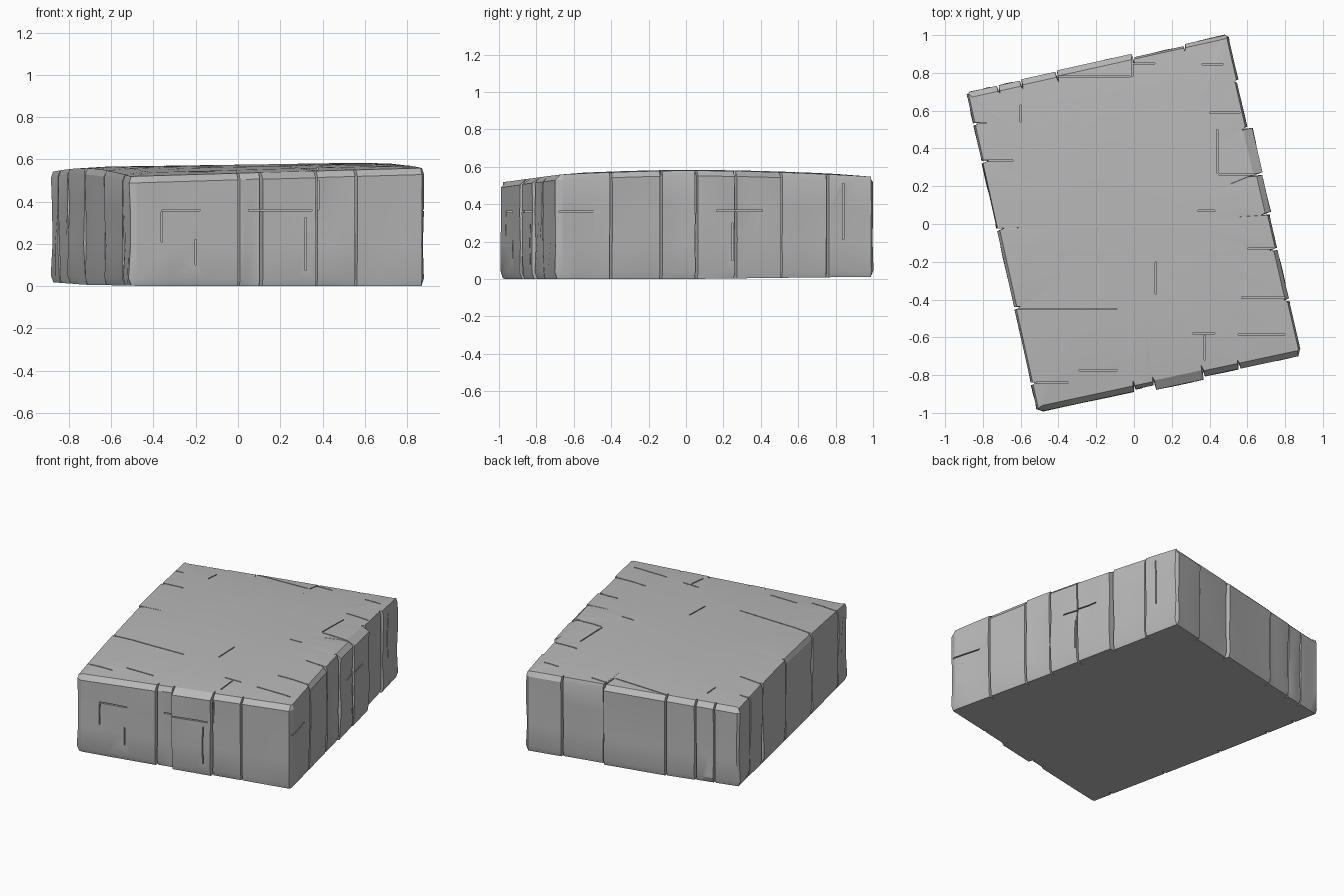
import bpy, bmesh, random
from mathutils import Vector

random.seed(4)
if "Cube" in bpy.data.objects:
    bpy.data.objects.remove(bpy.data.objects["Cube"])

stone = bpy.data.materials.new("grey stone")
stone.use_nodes = True
COLOUR = (0.48, 0.48, 0.48, 1)
stone.diffuse_color = COLOUR
stone.node_tree.nodes["Principled BSDF"].inputs["Base Color"].default_value = COLOUR


def crown(p):
    """Height of the gently domed upper surface."""
    return 0.575 + 0.015 * p.x - 0.03 * p.y ** 2 + 0.015 * min(p.y, 0)


# Each side: start, end, then slabs as (end fraction, outward offset, top inset)
SIDES = [
    ((-.48, -.99), (.87, -.70),
     [(.36, .0, .03), (.437, -.01, .02), (.63, .015, .05), (.77, 0, .03), (1, 0, .03)]),
    ((.88, -.66), (.50, .99),
     [(.157, 0, .01), (.32, 0, .02), (.434, 0, .01), (.56, .01, .03),
      (.71, .015, .05), (.86, -.01, .01), (1, 0, .01)]),
    ((.48, 1.0), (-.87, .70),
     [(.16, 0, .02), (.36, -.01, .01), (.66, .01, .03), (.8, .005, .03), (.89, 0, .03), (1, 0, .03)]),
    ((-.885, .685), (-.515, -.98),
     [(.095, 0, .01), (.215, 0, .01), (.43, 0, .005), (.68, 0, .015), (.92, 0, .01), (1, 0, .01)]),
]
GAP = 0.004      # half width of a crack
NOTCH = 0.035    # depth of a crack

# Plan outline: slabs of wall separated by narrow wedge-shaped cracks
outline = []     # (point, inward direction, top inset, is crack)
for a, b, slabs in SIDES:
    a, b = Vector(a), Vector(b)
    run = b - a
    inward = Vector((-run.y, run.x)).normalized()
    start = 0
    for end, push, inset in slabs:
        lo = start + (GAP if start else 0)
        hi = end - (GAP if end < 1 else 0)
        for i in range(4):
            t = lo + (hi - lo) * i / 3
            outline.append((a + run * t - inward * push, inward, inset, False))
        if end < 1:
            outline.append((a + run * end + inward * NOTCH, inward, inset, True))
        start = end

# Stack the outline into rough walls
bm = bmesh.new()
rings = []
for level in (0, .06, .36, .7, 1):
    ring = []
    for p, inward, inset, crack in outline:
        base = 0.005 + 0.02 * max(0, -p.x - .4) + 0.012 * max(0, p.y)
        rim = crown(p) - 0.035
        q = p.copy()
        if level == 0:
            q += inward * 0.012
        elif level < 1 and not crack:
            q += inward * random.uniform(-.003, .008)
        z = base + (rim - base) * level
        ring.append(bm.verts.new((q.x, q.y, z)))
    rings.append(ring)

# Chamfered rim, then a shallow dome on top
for scale in (1, .82, .5):
    ring = []
    for p, inward, inset, crack in outline:
        q = (p + inward * inset) * scale
        ring.append(bm.verts.new((q.x, q.y, crown(q) - (.006 if scale == 1 else 0))))
    rings.append(ring)

count = len(outline)
for low, high in zip(rings, rings[1:]):
    for i in range(count):
        j = (i + 1) % count
        bm.faces.new((low[i], low[j], high[j], high[i]))
bm.faces.new(rings[-1])
bm.faces.new(list(reversed(rings[0])))
for v in rings[0]:
    v.co.z -= 0.005
bmesh.ops.triangulate(bm, faces=[f for f in bm.faces if len(f.verts) > 4])
bmesh.ops.recalc_face_normals(bm, faces=bm.faces)


def make_object(name, source):
    mesh = bpy.data.meshes.new(name)
    source.to_mesh(mesh)
    source.free()
    mesh.materials.append(stone)
    obj = bpy.data.objects.new(name, mesh)
    bpy.context.collection.objects.link(obj)
    return obj


block = make_object("stone_block", bm)

# Hairline cracks, all cut by one hidden helper
cuts = bmesh.new()


def slit(x, y, z, sx, sy, sz):
    box = bmesh.ops.create_cube(cuts, size=1)["verts"]
    for v in box:
        v.co = Vector((x + v.co.x * sx, y + v.co.y * sy, z + v.co.z * sz))


THIN = 0.007
# Top cracks running sideways: start x, end x, y
for x0, x1, y in [(-.63, -.09, -.45), (-.4, -.02, .78), (-.01, .11, .85), (-.84, -.78, .535),
                  (-.29, -.09, -.775), (-.8, -.64, .335), (.34, .43, .07), (.31, .43, -.58),
                  (.57, .8, -.39), (.6, .74, -.13), (.45, .66, .26), (-.52, -.35, -.84),
                  (.36, .47, .845), (.4, .56, .59), (.55, .8, -.585)]:
    p = Vector(((x0 + x1) / 2, y))
    slit(p.x, y, crown(p), x1 - x0, THIN, .06)
# Top cracks running front to back: start y, end y, x
for y0, y1, x in [(-.37, -.2, .115), (-.72, -.59, .375), (.27, .5, .44), (.54, .63, -.6), (.78, .89, -.01)]:
    p = Vector((x, (y0 + y1) / 2))
    slit(x, p.y, crown(p), THIN, y1 - y0, .06)
# Cracks in the front wall: x, z, width, height
for x, z, w, h in [(-.27, .36, .18, THIN), (.2, .36, .3, THIN), (-.36, .28, THIN, .14),
                   (-.2, .16, THIN, .12), (.38, .43, THIN, .14), (.32, .2, THIN, .25)]:
    y = -.887 + .215 * x
    slit(x, y, z, w, .07, h)
# Cracks in the right-hand wall: y, z, length, height
for y, z, w, h in [(-.58, .36, .2, THIN), (.27, .365, .28, THIN), (.05, .46, THIN, .22),
                   (.84, .36, THIN, .3), (.25, .2, THIN, .2)]:
    slit(.728 - .23 * y, y, z, .07, w, h)

cutter = make_object("crack_cutter", cuts)
cutter.hide_render = True
cutter.hide_viewport = True

carve = block.modifiers.new("cracks", "BOOLEAN")
carve.operation = "DIFFERENCE"
carve.object = cutter
carve.solver = "EXACT"
carve.use_self = True

bpy.ops.object.select_all(action="DESELECT")
block.select_set(True)
bpy.context.view_layer.objects.active = block
bpy.ops.object.modifier_apply(modifier=carve.name)
bpy.data.objects.remove(cutter)
bpy.ops.object.shade_smooth_by_angle(angle=0.4)
